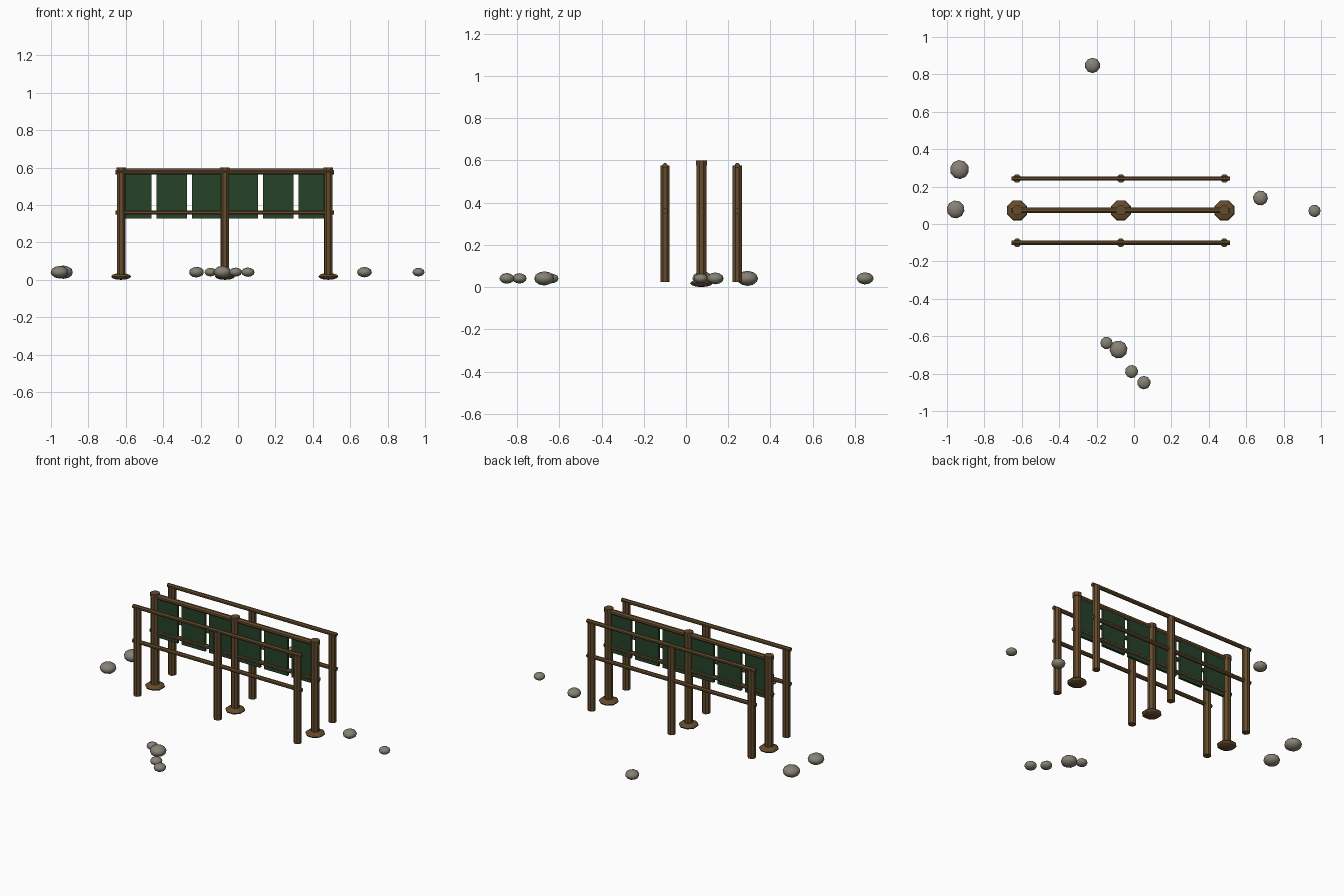
import bpy, math
from mathutils import Vector

if "Cube" in bpy.data.objects:
    bpy.data.objects.remove(bpy.data.objects["Cube"])


def material(name, rgb):
    m = bpy.data.materials.new(name)
    m.diffuse_color = (*rgb, 1)
    m.use_nodes = True
    m.node_tree.nodes["Principled BSDF"].inputs["Base Color"].default_value = m.diffuse_color
    return m


WOOD = material("brown wood", (0.13, 0.072, 0.026))
GREEN = material("dark green", (0.019, 0.054, 0.022))
STONE = material("warm grey stone", (0.24, 0.22, 0.175))


def finish(name, mat):
    ob = bpy.context.object
    ob.name = name
    ob.data.materials.append(mat)
    return ob


def pole(name, start, end, radius):
    """Octagonal pole between two points, flat sides facing the axes."""
    a, b = Vector(start), Vector(end)
    bpy.ops.mesh.primitive_cylinder_add(vertices=8, radius=radius, depth=(b - a).length)
    ob = finish(name, WOOD)
    for v in ob.data.vertices:
        x, y, z = v.co
        c, s = math.cos(math.pi / 8), math.sin(math.pi / 8)
        v.co = (x * c - y * s, x * s + y * c, z)
    ob.rotation_euler = (b - a).to_track_quat('Z', 'Y').to_euler()
    ob.location = (a + b) / 2


POST_X = (-0.625, -0.07, 0.483)
MID_Y = 0.073
LEFT, RIGHT = -0.655, 0.512

# Main row: posts with caps and spread feet
for x in POST_X:
    pole("main_post", (x, MID_Y, 0.015), (x, MID_Y, 0.595), 0.025)
    pole("post_cap", (x, MID_Y, 0.575), (x, MID_Y, 0.60), 0.028)
    bpy.ops.mesh.primitive_uv_sphere_add(segments=8, ring_count=6, radius=1,
                                         location=(x, MID_Y, 0.018),
                                         rotation=(0, 0, math.pi / 8))
    foot = finish("post_foot", WOOD)
    foot.scale = (0.058, 0.058, 0.018)

# Main rails
pole("main_top_rail", (LEFT + 0.01, MID_Y, 0.58), (RIGHT - 0.01, MID_Y, 0.58), 0.016)
pole("main_lower_rail", (LEFT, MID_Y, 0.36), (RIGHT, MID_Y, 0.36), 0.013)

# Hanging panels, evenly spaced
for i in range(6):
    x = -0.07 + (i - 2.5) * 0.19
    bpy.ops.mesh.primitive_cube_add(size=1, location=(x, MID_Y, 0.453))
    panel = finish("panel", GREEN)
    panel.scale = (0.163, 0.016, 0.25)

# Outer railings in front and behind
for y in (-0.1, 0.243):
    for x in POST_X:
        pole("railing_post", (x, y, 0.025), (x, y, 0.575), 0.0235)
    for z in (0.575, 0.36):
        pole("railing_bar", (LEFT, y, z), (RIGHT, y, z), 0.0125)

# Scattered stones: x, y, radius
STONES = [
    (-0.222, 0.848, 0.041), (-0.933, 0.291, 0.051), (-0.954, 0.078, 0.048),
    (0.676, 0.139, 0.040), (0.965, 0.070, 0.033), (-0.147, -0.636, 0.033),
    (-0.083, -0.671, 0.048), (-0.013, -0.789, 0.035), (0.053, -0.848, 0.036),
]
for i, (x, y, r) in enumerate(STONES):
    bpy.ops.mesh.primitive_ico_sphere_add(subdivisions=2, radius=r, location=(x, y, 0.041),
                                          rotation=(0, 0, i * 0.7))
    stone = finish("stone", STONE)
    stone.scale.z = 0.7
    bpy.ops.object.shade_smooth()
